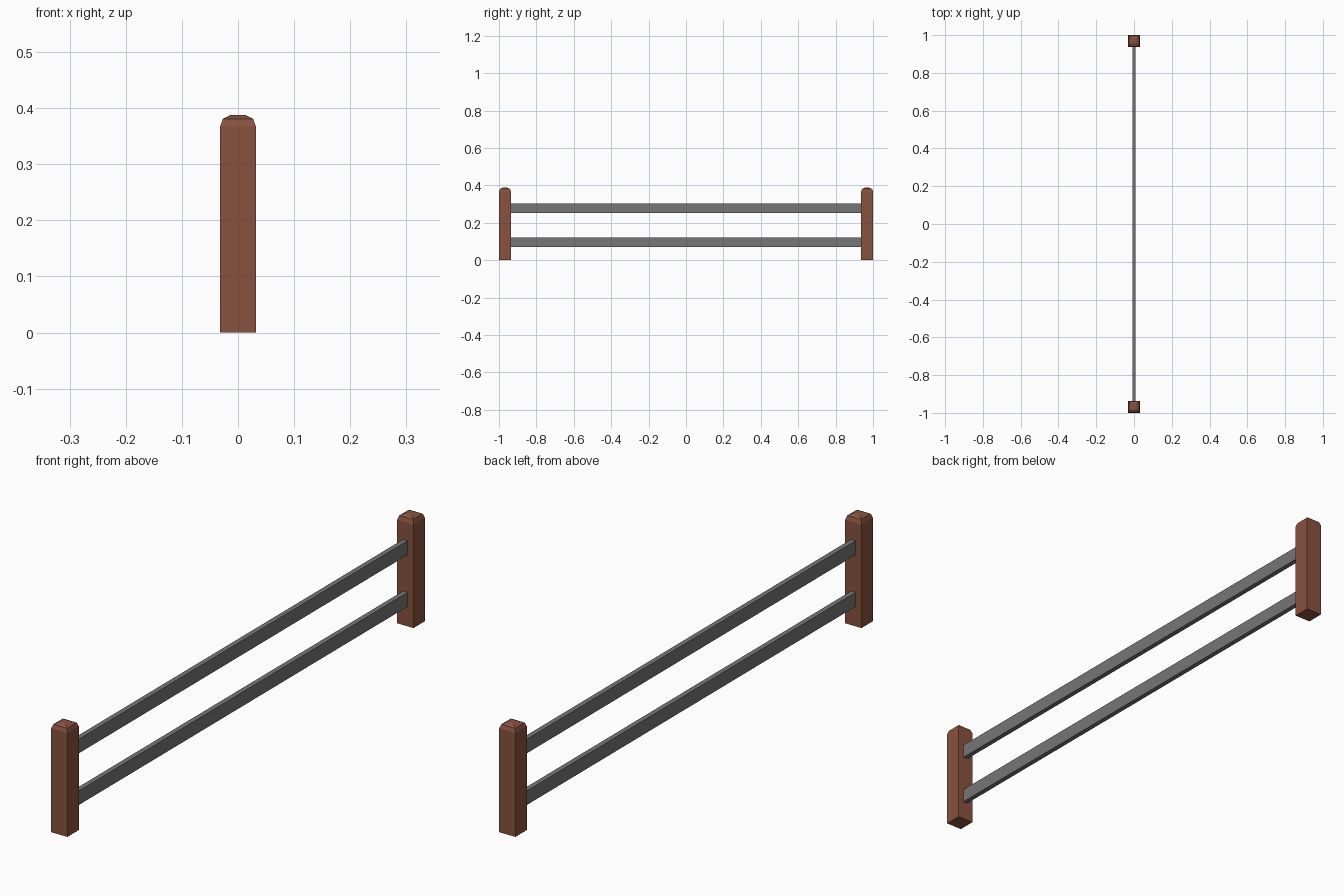
import bpy
import bmesh

cube = bpy.data.objects.get("Cube")
if cube:
    bpy.data.objects.remove(cube, do_unlink=True)


def make_material(name, colour):
    mat = bpy.data.materials.new(name)
    mat.use_nodes = True
    mat.diffuse_color = colour
    mat.node_tree.nodes["Principled BSDF"].inputs["Base Color"].default_value = colour
    return mat


def stacked_block(name, rings, y, mat):
    """Solid made of stacked rectangles: (half x, half y, z)."""
    bm = bmesh.new()
    loops = [[bm.verts.new((sx * hx, y + sy * hy, z))
              for sx, sy in ((-1, -1), (1, -1), (1, 1), (-1, 1))]
             for hx, hy, z in rings]
    bm.faces.new(loops[0][::-1])
    bm.faces.new(loops[-1])
    for low, high in zip(loops, loops[1:]):
        for i in range(4):
            j = (i + 1) % 4
            bm.faces.new((low[i], low[j], high[j], high[i]))
    mesh = bpy.data.meshes.new(name)
    bm.to_mesh(mesh)
    bm.free()
    mesh.materials.append(mat)
    obj = bpy.data.objects.new(name, mesh)
    bpy.context.collection.objects.link(obj)
    return obj


wood = make_material("brown wood", (0.25, 0.085, 0.05, 1))
metal = make_material("grey metal", (0.18, 0.18, 0.18, 1))

# Square posts with chamfered tops
half = 0.032
post_rings = [(h, h, z) for h, z in
              ((half, 0), (half, 0.367), (0.027, 0.381), (0.013, 0.388))]
for name, side in (("front_post", -1), ("back_post", 1)):
    stacked_block(name, post_rings, side * (1 - half), wood)

# Flat rails spanning between the inner faces of the posts
rail_length = 1 - 2 * half + 0.002
for name, low, high in (("lower_rail", 0.07, 0.12), ("upper_rail", 0.253, 0.303)):
    stacked_block(name, [(0.009, rail_length, low), (0.009, rail_length, high)], 0, metal)
